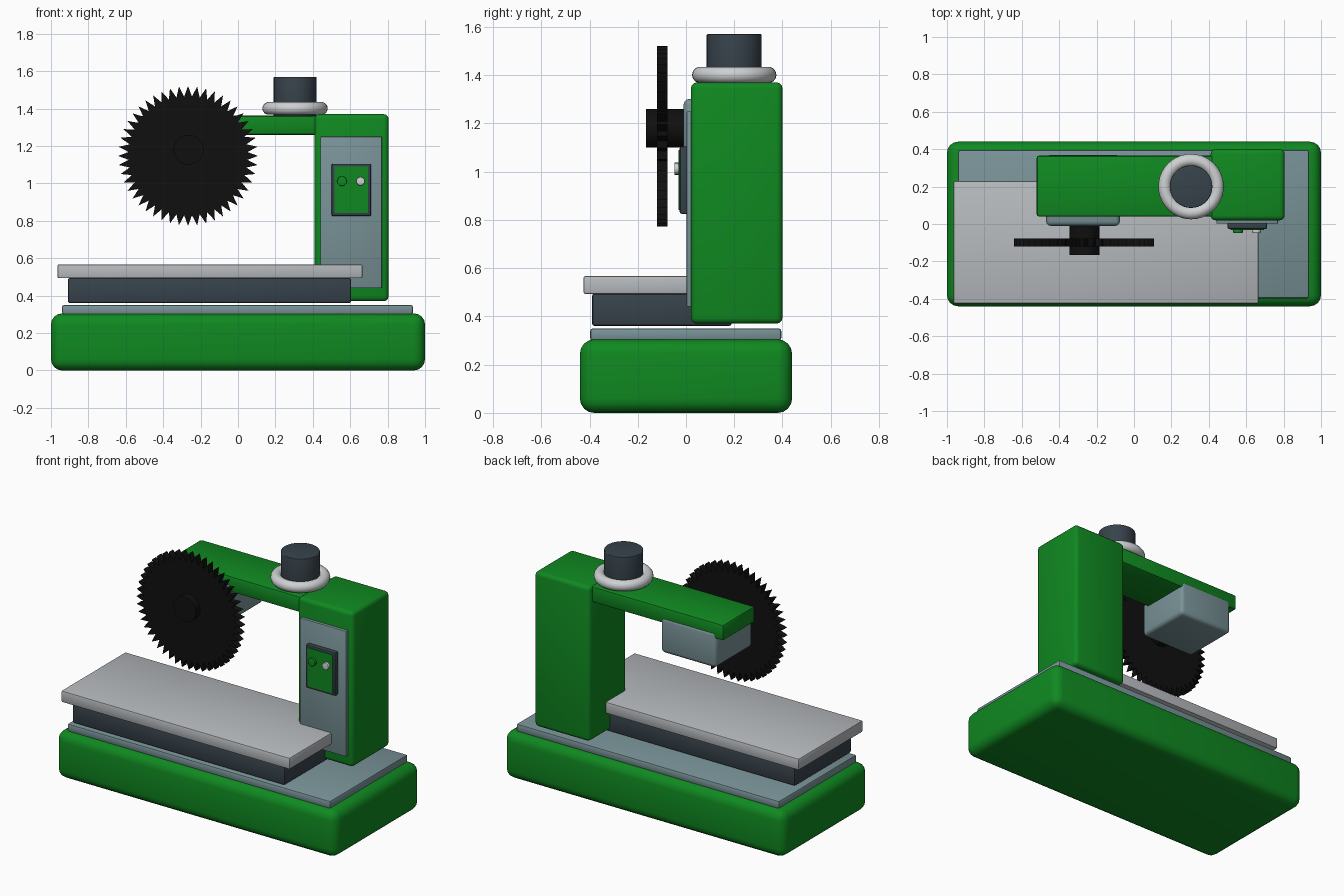
import bpy, bmesh, math

if "Cube" in bpy.data.objects:
    bpy.data.objects.remove(bpy.data.objects["Cube"])


def material(name, rgb):
    m = bpy.data.materials.new(name)
    m.diffuse_color = (*rgb, 1)
    m.use_nodes = True
    m.node_tree.nodes["Principled BSDF"].inputs["Base Color"].default_value = m.diffuse_color
    return m


GREEN = material("machine green", (0.005, 0.25, 0.015))
TEAL = material("blue grey", (0.19, 0.29, 0.31))
DARK = material("dark slate", (0.038, 0.055, 0.07))
LIGHT = material("light grey", (0.47, 0.49, 0.51))
WHITE = material("off white", (0.62, 0.63, 0.64))
BLACK = material("blade black", (0.005, 0.005, 0.005))


def finish(name, bm, mat, bevel=0, segments=3):
    bmesh.ops.recalc_face_normals(bm, faces=bm.faces)
    me = bpy.data.meshes.new(name)
    bm.to_mesh(me)
    bm.free()
    ob = bpy.data.objects.new(name, me)
    bpy.context.collection.objects.link(ob)
    me.materials.append(mat)
    bpy.context.view_layer.objects.active = ob
    ob.select_set(True)
    if bevel:
        mod = ob.modifiers.new("rounded edges", 'BEVEL')
        mod.width, mod.segments = bevel, segments
        mod.limit_method = 'ANGLE'
        bpy.ops.object.modifier_apply(modifier=mod.name)
    bpy.ops.object.shade_smooth_by_angle(angle=math.radians(35))
    ob.select_set(False)
    return ob


def box(name, x, y, z, mat, bevel=0, segments=3):
    """Box from (min, max) ranges on each axis."""
    bm = bmesh.new()
    bmesh.ops.create_cube(bm, size=1)
    for v in bm.verts:
        for i, (a, b) in enumerate((x, y, z)):
            v.co[i] = (a + b) / 2 + v.co[i] * (b - a)
    return finish(name, bm, mat, bevel, segments)


def prism(name, outline, start, end, axis, mat, bevel=0):
    """Extrude a 2D outline along y or z."""
    bm = bmesh.new()
    place = (lambda p, d: (p[0], d, p[1])) if axis == 'y' else (lambda p, d: (p[0], p[1], d))
    rings = [[bm.verts.new(place(p, d)) for p in outline] for d in (start, end)]
    n = len(outline)
    for i in range(n):
        j = (i + 1) % n
        bm.faces.new((rings[0][i], rings[0][j], rings[1][j], rings[1][i]))
    for ring in rings:
        bm.faces.new(ring)
    return finish(name, bm, mat, bevel)


def circle(cx, cy, r, n=32):
    return [(cx + r * math.cos(math.tau * i / n), cy + r * math.sin(math.tau * i / n))
            for i in range(n)]


# Base and bed
box("base", (-1, 1), (-0.44, 0.44), (0, 0.305), GREEN, 0.06, 4)
box("bed_plate", (-0.94, 0.935), (-0.397, 0.395), (0.30, 0.35), TEAL, 0.01, 2)

# Sliding table
box("table_support", (-0.91, 0.605), (-0.39, 0.19), (0.36, 0.495), DARK, 0.012, 2)
box("table_top", (-0.965, 0.665), (-0.425, 0.23), (0.493, 0.567), LIGHT, 0.008, 2)

# Column with front panel, and overhead arm
box("column", (0.41, 0.805), (0.02, 0.40), (0.37, 1.37), GREEN, 0.025, 3)
box("front_panel", (0.44, 0.77), (0.002, 0.03), (0.44, 1.25), TEAL, 0.005, 2)
box("arm", (-0.52, 0.45), (0.04, 0.365), (1.26, 1.362), GREEN, 0.012, 2)

# Motor on top: rounded collar and cylinder
bm = bmesh.new()
MAJOR, MINOR, U, V = 0.141, 0.034, 40, 14
grid = []
for i in range(U):
    a = math.tau * i / U
    row = []
    for j in range(V):
        b = math.tau * j / V
        r = MAJOR + MINOR * math.cos(b)
        row.append(bm.verts.new((0.305 + r * math.cos(a), 0.20 + r * math.sin(a),
                                 1.401 + MINOR * math.sin(b))))
    grid.append(row)
for i in range(U):
    for j in range(V):
        k, l = (i + 1) % U, (j + 1) % V
        bm.faces.new((grid[i][j], grid[k][j], grid[k][l], grid[i][l]))
finish("motor_collar", bm, WHITE)
prism("motor", circle(0.305, 0.20, 0.114, 40), 1.34, 1.57, 'z', DARK, 0.004)

# Spindle housing, hub and toothed blade
box("spindle_housing", (-0.47, -0.075), (-0.01, 0.37), (1.07, 1.302), TEAL, 0.025, 3)
prism("blade_hub", circle(-0.265, 1.18, 0.08), -0.165, 0.0, 'y', BLACK)
TEETH = 48
teeth = []
for i in range(TEETH * 2):
    a = math.tau * i / (TEETH * 2)
    r = 0.318 if i % 2 else 0.374
    teeth.append((-0.267 + r * math.cos(a), 1.147 + r * math.sin(a)))
prism("saw_blade", teeth, -0.12, -0.077, 'y', BLACK)

# Switch box with two buttons
box("switch_box", (0.50, 0.712), (-0.026, 0.01), (0.825, 1.105), DARK, 0.008, 2)
box("switch_plate", (0.517, 0.695), (-0.031, -0.023), (0.842, 1.09), GREEN)
for name, x, r, mat in (("start_button", 0.556, 0.026, GREEN), ("stop_button", 0.655, 0.023, WHITE)):
    prism(name, circle(x, 1.012, r, 20), -0.048, -0.028, 'y', mat, 0.003)
